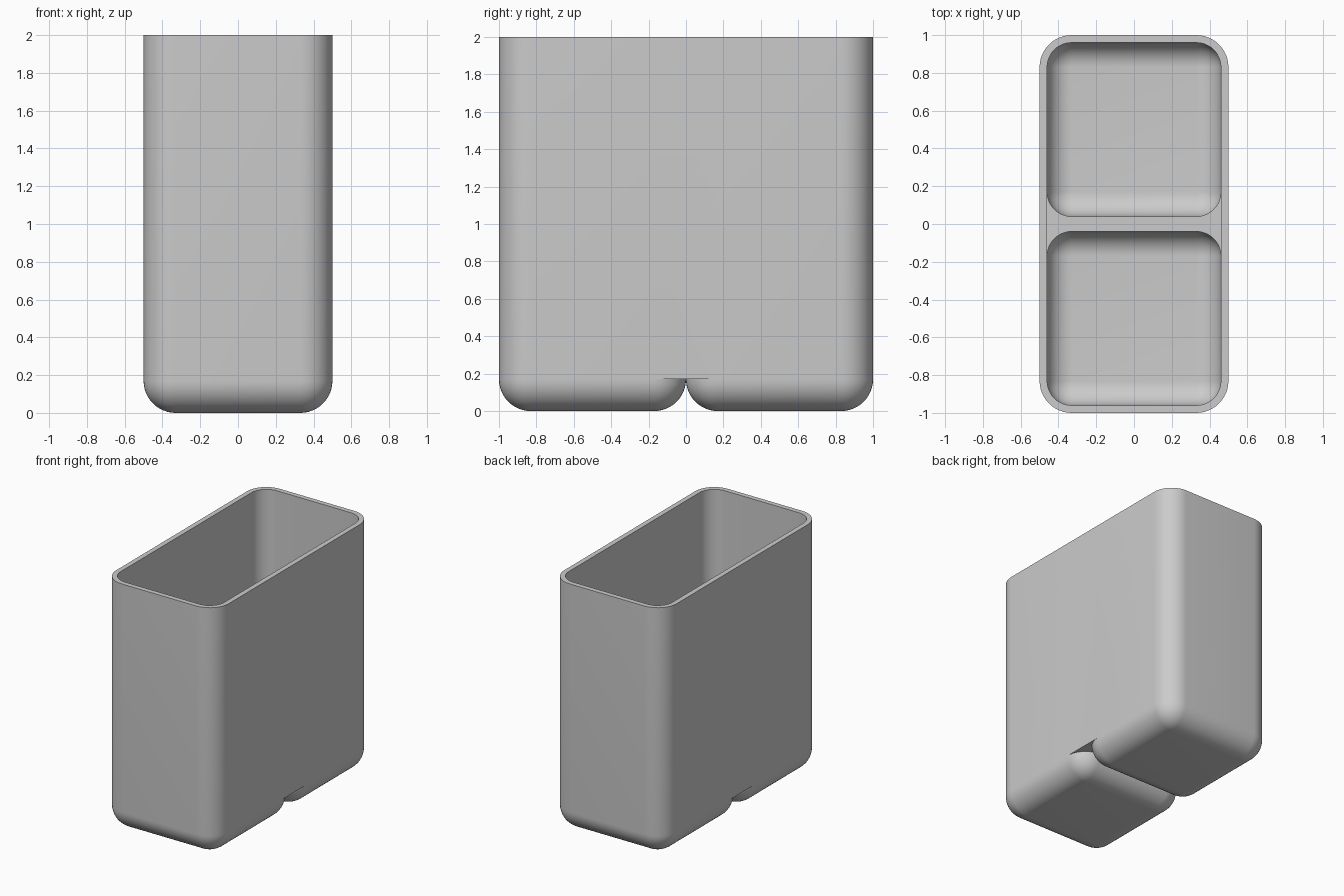
import bpy, bmesh
from math import sin, cos, pi

if "Cube" in bpy.data.objects:
    bpy.data.objects.remove(bpy.data.objects["Cube"])

RADIUS = 0.17          # outer corner and base rounding
WALL = 0.04            # wall thickness
HEIGHT = 2.0
SEG = 12               # steps per quarter round
CX, NEAR, FAR = 0.5 - RADIUS, RADIUS, 1 - RADIUS   # corner centres of a pod

bm = bmesh.new()


def face(points):
    bm.faces.new([bm.verts.new(p) for p in points])


def pod_ring(r, z):
    """Rounded square outline of the +y pod, far half first."""
    centres = [(CX, FAR), (-CX, FAR), (-CX, NEAR), (CX, NEAR)]
    return [(x + r * cos(a), y + r * sin(a), z)
            for k, (x, y) in enumerate(centres)
            for a in [(k + i / SEG) * pi / 2 for i in range(SEG + 1)]]


def mirrored(points):
    return [(x, -y, z) for x, y, z in points]


def full_ring(r, z):
    """Outline round both pods, without the dip between them."""
    p = pod_ring(r, z)
    half = [p[-1]] + p[:2 * SEG + 3]
    return half + mirrored(half[::-1])


def loft(rings):
    for a, b in zip(rings, rings[1:]):
        for i in range(len(a)):
            j = (i + 1) % len(a)
            face([a[i], a[j], b[j], b[i]])


def bridge_strip(r, z):
    """Flat surface spanning the gap between the two pods."""
    near = pod_ring(r, z)[2 * SEG + 2:]
    opposite = mirrored(near)
    for i in range(len(near) - 1):
        face([near[i], near[i + 1], opposite[i + 1], opposite[i]])


# Rounded pod bases, outside and inside
inner = RADIUS - WALL
ridge = RADIUS + WALL
for r in (RADIUS, inner):
    angles = [i / SEG * pi / 2 for i in range(SEG + 1)]
    rings = [pod_ring(r * cos(a), RADIUS - r * sin(a)) for a in angles]
    if r == inner:
        rings.insert(0, pod_ring(r, ridge))
    for half in (rings, [mirrored(ring) for ring in rings]):
        loft(half)
        face(half[-1])

# Underside of the notch and top of the dividing ridge
bridge_strip(RADIUS, RADIUS)
bridge_strip(inner, ridge)

# Tall wall: outside, rim and inside
loft([full_ring(RADIUS, RADIUS), full_ring(RADIUS, HEIGHT),
      full_ring(inner, HEIGHT), full_ring(inner, ridge)])

bmesh.ops.remove_doubles(bm, verts=bm.verts[:], dist=0.0001)
bmesh.ops.recalc_face_normals(bm, faces=bm.faces[:])

mesh = bpy.data.meshes.new("double_bin")
bm.to_mesh(mesh)
bm.free()
bin_obj = bpy.data.objects.new("double_bin", mesh)
bpy.context.collection.objects.link(bin_obj)

# Plain grey material
grey = bpy.data.materials.new("light grey")
grey.use_nodes = True
colour = (0.6, 0.6, 0.6, 1)
grey.diffuse_color = colour
grey.node_tree.nodes["Principled BSDF"].inputs["Base Color"].default_value = colour
mesh.materials.append(grey)

bpy.ops.object.select_all(action="DESELECT")
bin_obj.select_set(True)
bpy.context.view_layer.objects.active = bin_obj
bpy.ops.object.shade_smooth_by_angle(angle=pi / 6)
